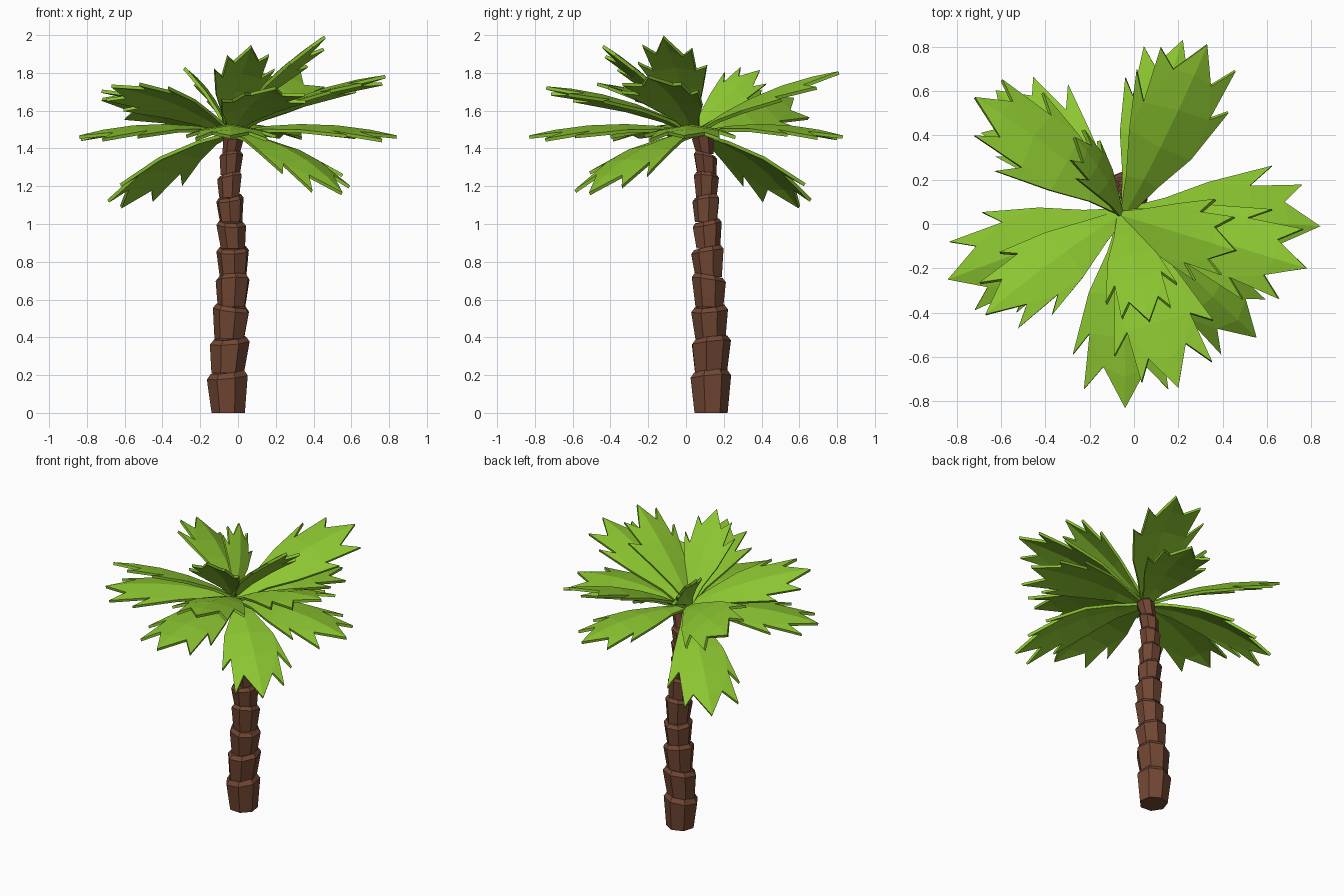
import bpy, bmesh, math, random
from mathutils import Vector, Matrix

if "Cube" in bpy.data.objects:
    bpy.data.objects.remove(bpy.data.objects["Cube"])

random.seed(4)


def material(name, rgb):
    m = bpy.data.materials.new(name)
    m.diffuse_color = (*rgb, 1)
    m.use_nodes = True
    m.node_tree.nodes["Principled BSDF"].inputs["Base Color"].default_value = m.diffuse_color
    return m


BARK = material("brown bark", (0.165, 0.063, 0.034))
LEAF = material("leaf green", (0.26, 0.56, 0.03))


def finish(bm, name, mat):
    bmesh.ops.recalc_face_normals(bm, faces=bm.faces)
    me = bpy.data.meshes.new(name)
    bm.to_mesh(me)
    bm.free()
    me.materials.append(mat)
    ob = bpy.data.objects.new(name, me)
    bpy.context.collection.objects.link(ob)
    return ob


# Trunk: stacked flaring segments, (z, centre x, centre y, top radius)
PATH = [(0.0, -0.05, 0.13, 0.10), (0.21, -0.055, 0.128, 0.108), (0.39, -0.043, 0.13, 0.105),
        (0.56, -0.032, 0.125, 0.097), (0.72, -0.025, 0.122, 0.09), (0.87, -0.027, 0.115, 0.086),
        (1.01, -0.037, 0.108, 0.078), (1.14, -0.044, 0.108, 0.072), (1.26, -0.042, 0.108, 0.066),
        (1.37, -0.035, 0.1, 0.062), (1.47, -0.02, 0.085, 0.056)]
SIDES = 7
for i in range(len(PATH) - 1):
    z0, x0, y0, _ = PATH[i]
    z1, x1, y1, r = PATH[i + 1]
    bm = bmesh.new()
    turn = random.uniform(0, 6.28)
    tilt = random.uniform(0, 6.28)
    rings = []
    for f, k in ((0, 0.84), (0.9, 1.03), (1.04, 0.84)):
        ring = []
        for s in range(SIDES):
            a = turn + s * math.tau / SIDES
            lift = 0.015 * math.cos(a - tilt) if f else 0
            ring.append(bm.verts.new((x0 + (x1 - x0) * f + r * k * math.cos(a),
                                      y0 + (y1 - y0) * f + r * k * math.sin(a),
                                      z0 + (z1 - z0) * f + lift)))
        rings.append(ring)
    for lo, hi in zip(rings, rings[1:]):
        for s in range(SIDES):
            n = (s + 1) % SIDES
            bm.faces.new((lo[s], lo[n], hi[n], hi[s]))
    bm.faces.new(rings[0][::-1])
    bm.faces.new(rings[-1])
    finish(bm, f"trunk_segment_{i + 1}", BARK)

# Frond outline as fractions of length: rib stations, edge notches and tooth tips
RIB = [0, 0.22, 0.42, 0.64, 0.84]
EDGE = [(0, 0.025), (0.2, 0.09), (0.42, 0.185), (0.62, 0.18), (0.8, 0.11)]
TEETH = {2: (0.72, 0.275), 3: (0.91, 0.2)}


def frond(name, tip, width=1.0, roll=0, arch=0.05, base=(-0.04, 0.05, 1.48)):
    base, tip = Vector(base), Vector(tip)
    d = tip - base
    length = d.length
    side = d.cross(Vector((0, 0, 1))).normalized()
    side = Matrix.Rotation(math.radians(roll), 3, d) @ side
    up = side.cross(d).normalized()
    bm = bmesh.new()

    def vert(t, w):
        w *= length * width
        return bm.verts.new(base + d * t + side * w
                            + up * (arch * 4 * t * (1 - t) - 0.18 * abs(w)))

    rib = [vert(t, 0) for t in RIB]
    end = vert(1, 0)
    for sgn in (-1, 1):
        j = lambda: random.uniform(-0.02, 0.02)
        edge = [vert(t + (j() if t > 0.3 else 0), sgn * w) for t, w in EDGE]
        for i in range(len(RIB) - 1):
            q = [rib[i], rib[i + 1], edge[i + 1], edge[i]]
            bm.faces.new(q if sgn < 0 else q[::-1])
            if i in TEETH:
                t, w = TEETH[i]
                q = [edge[i], edge[i + 1], vert(t + j(), sgn * (w + j()))]
                bm.faces.new(q if sgn < 0 else q[::-1])
        q = [rib[-1], end, edge[-1]]
        bm.faces.new(q if sgn < 0 else q[::-1])
    ob = finish(bm, name, LEAF)
    mod = ob.modifiers.new("thickness", "SOLIDIFY")
    mod.thickness = 0.018
    mod.offset = 0


# Flat ring
frond("flat_frond_right", (0.84, -0.01, 1.46))
frond("flat_frond_left", (-0.84, -0.25, 1.46))
frond("flat_frond_front", (-0.04, -0.83, 1.46))
frond("flat_frond_back", (0.22, 0.83, 1.46), 0.9)
# Drooping fronds
frond("drooping_frond_back", (-0.62, 0.6, 1.09), 0.95, arch=0.07)
frond("drooping_frond_front", (0.55, -0.51, 1.16), 0.95, arch=0.07)
# Rising fronds; positive roll lowers the right-hand edge seen from the base
frond("rising_frond_back_left", (-0.72, 0.57, 1.66), 0.95, roll=28)
frond("rising_frond_front_left", (-0.67, -0.41, 1.73), 0.9, roll=18)
frond("rising_frond_front", (0.2, -0.74, 1.72), 0.95)
frond("rising_frond_right", (0.78, -0.2, 1.78), 0.85)
frond("rising_frond_back", (0.33, 0.81, 1.8), 0.95, roll=14)
# Steep inner fronds
INNER = (-0.06, 0.04, 1.5)
frond("inner_frond_right", (0.46, -0.12, 1.99), 0.9, base=INNER, arch=0.03)
frond("inner_frond_front", (0.07, -0.44, 1.94), 0.9, base=INNER, arch=0.03)
frond("inner_frond_back", (-0.27, 0.39, 1.81), 0.85, roll=45, base=INNER, arch=0.03)
